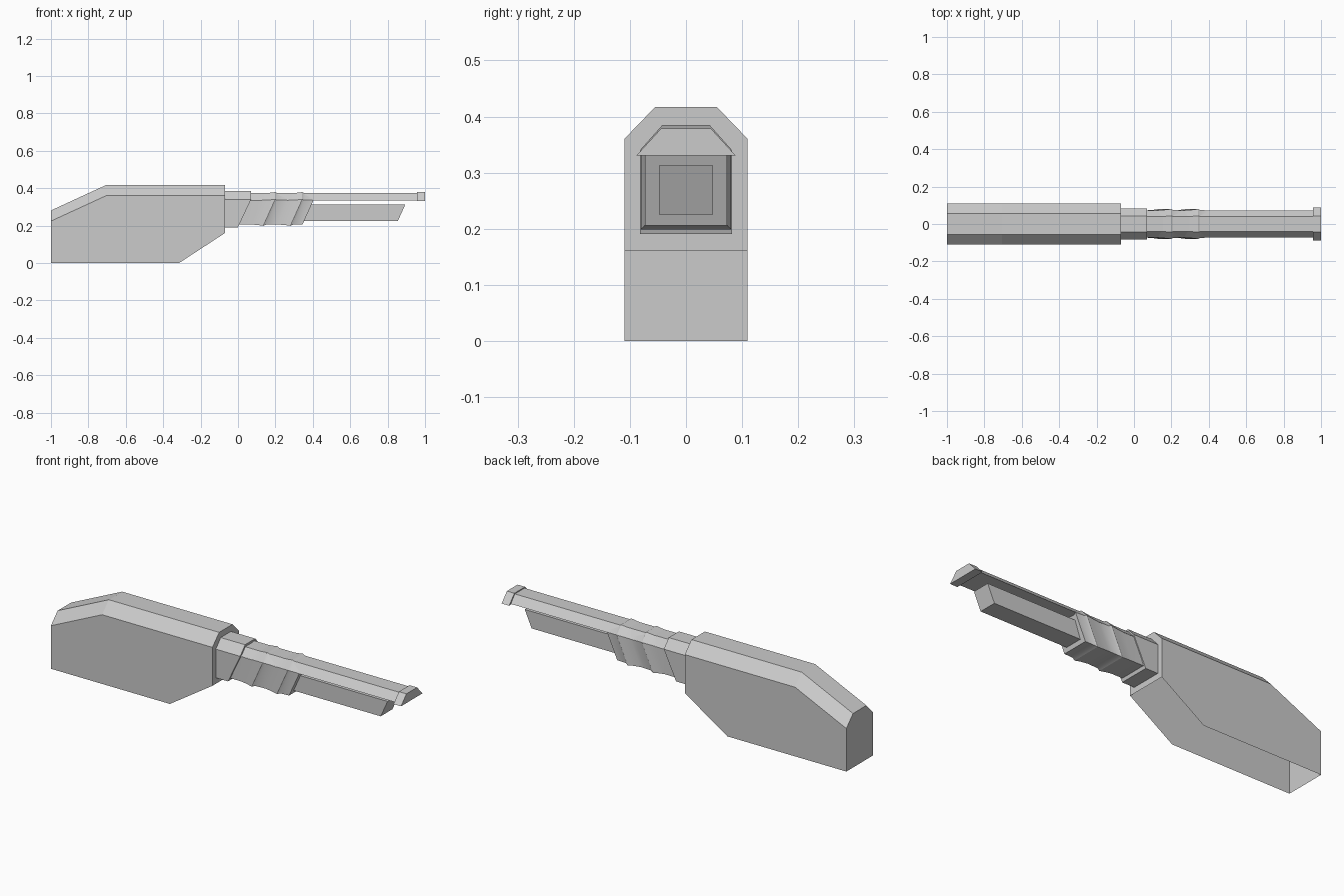
import bpy, bmesh

if "Cube" in bpy.data.objects:
    bpy.data.objects.remove(bpy.data.objects["Cube"])


def loft(name, stations, slant=0.0, shoulder_limit=0.34, open_bottom=False):
    """Skin cross-sections along x. Each station is
    (x, half width, bottom z, shoulder z, top half width, top z).
    slant leans each section forward as it rises, up to shoulder_limit."""
    bm = bmesh.new()
    rings = []
    for x, w, zb, zs, wt, zt in stations:
        pts = [(-w, zb), (w, zb), (w, zs), (wt, zt), (-wt, zt), (-w, zs)]
        if abs(zs - zb) < 1e-6:          # no side walls: plain trapezoid
            pts = [(-w, zb), (w, zb), (wt, zt), (-wt, zt)]
        rings.append([bm.verts.new(
            (x + slant * (min(z, shoulder_limit) - zb), y, z)) for y, z in pts])
    n = len(rings[0])
    bottoms = []
    for a, b in zip(rings, rings[1:]):
        for i in range(n):
            j = (i + 1) % n
            f = bm.faces.new((a[i], a[j], b[j], b[i]))
            if i == 0:
                bottoms.append(f)
    bm.faces.new(rings[0])
    bm.faces.new(rings[-1])
    bmesh.ops.recalc_face_normals(bm, faces=bm.faces[:])
    if open_bottom:
        bmesh.ops.delete(bm, geom=bottoms, context='FACES_ONLY')
    me = bpy.data.meshes.new(name)
    bm.to_mesh(me)
    bm.free()
    ob = bpy.data.objects.new(name, me)
    bpy.context.collection.objects.link(ob)
    return ob


# Main housing: chamfered shell, sloped at the rear, open underneath
loft("housing", [
    (-1.0, 0.11, 0.0, 0.224, 0.055, 0.281),
    (-0.705, 0.11, 0.0, 0.36, 0.055, 0.417),
    (-0.315, 0.11, 0.0, 0.36, 0.055, 0.417),
    (-0.07, 0.11, 0.16, 0.36, 0.055, 0.417)], open_bottom=True)

# Collar with a slanted front face
collar = loft("collar", [
    (-0.07, 0.082, 0.191, 0.34, 0.042, 0.385),
    (0.0, 0.082, 0.191, 0.34, 0.042, 0.385)], slant=0.47)
for v in collar.data.vertices:           # keep the rear face upright
    if v.index < 6:
        v.co.x = -0.07

# Grip with two slanted swelling ribs
grip_stations = []
for x, g in [(-0.02, 0), (0.07, 0), (0.105, 0.003), (0.135, 0.007),
             (0.15, 0.001), (0.21, 0), (0.25, 0.003), (0.28, 0.007),
             (0.295, 0.001), (0.345, 0)]:
    grip_stations.append((x, 0.073 + g, 0.206 - g, 0.336 + g * 0.5,
                          0.04 + g * 0.4, 0.372 + g))
grip = loft("grip", grip_stations, slant=0.45)
bpy.context.view_layer.objects.active = grip
grip.select_set(True)
bpy.ops.object.shade_smooth_by_angle(angle=0.5)

# Upper rail and its wider end block
loft("upper_rail", [(x, 0.0735, 0.335, 0.335, 0.04, 0.374) for x in (0.0, 0.96)])
loft("rail_end_block", [(x, 0.088, 0.331, 0.331, 0.044, 0.379) for x in (0.957, 1.0)])

# Square lower bar with a slanted tip
loft("lower_bar", [(x, 0.048, 0.225, 0.27, 0.048, 0.313) for x in (0.34, 0.855)],
     slant=0.45)
